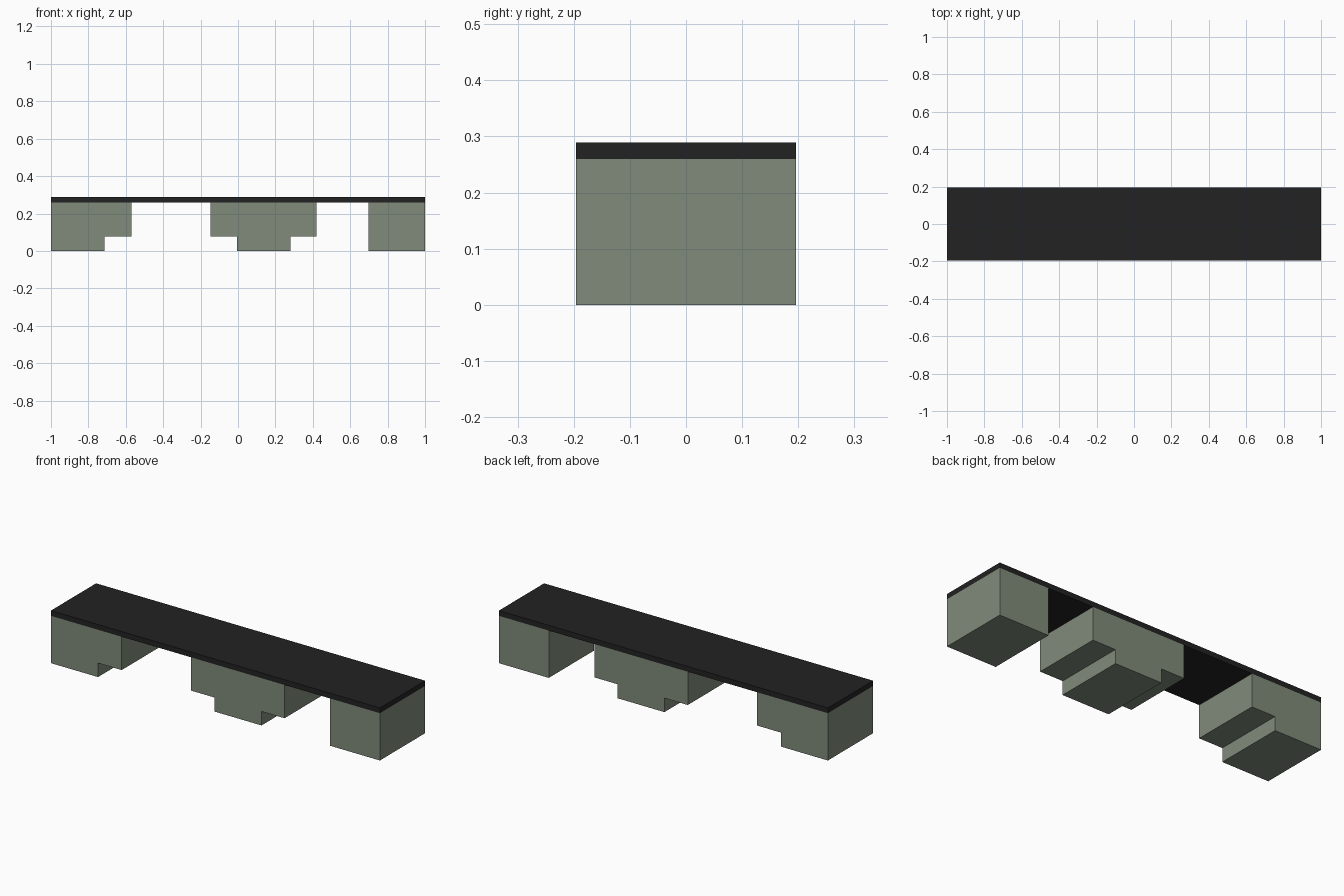
import bpy, bmesh

if "Cube" in bpy.data.objects:
    bpy.data.objects.remove(bpy.data.objects["Cube"])

DEPTH = 0.196      # half depth in y
TOP = 0.26         # underside of the deck
STEP = 0.077       # height of the stepped notches


def material(name, rgb):
    m = bpy.data.materials.new(name)
    m.diffuse_color = (*rgb, 1.0)
    m.use_nodes = True
    m.node_tree.nodes["Principled BSDF"].inputs["Base Color"].default_value = m.diffuse_color
    return m


def extrude_profile(name, points, mat):
    """Closed x-z profile swept through the full depth."""
    bm = bmesh.new()
    face = bm.faces.new([bm.verts.new((x, -DEPTH, z)) for x, z in points])
    result = bmesh.ops.extrude_face_region(bm, geom=[face])
    moved = [g for g in result["geom"] if isinstance(g, bmesh.types.BMVert)]
    bmesh.ops.translate(bm, verts=moved, vec=(0, 2 * DEPTH, 0))
    bmesh.ops.recalc_face_normals(bm, faces=bm.faces)
    mesh = bpy.data.meshes.new(name)
    bm.to_mesh(mesh)
    bm.free()
    mesh.materials.append(mat)
    obj = bpy.data.objects.new(name, mesh)
    bpy.context.collection.objects.link(obj)
    return obj


green = material("sage green", (0.216, 0.258, 0.195))
black = material("soft black", (0.016, 0.016, 0.016))

# Top slab
extrude_profile("deck", [(-1, TOP), (1, TOP), (1, 0.289), (-1, 0.289)], black)

# Left support, stepped on its inner side
extrude_profile("left_support", [(-1, 0), (-0.714, 0), (-0.714, STEP),
                                 (-0.57, STEP), (-0.57, TOP), (-1, TOP)], green)

# Middle support, stepped on both sides
extrude_profile("middle_support", [(-0.006, 0), (0.28, 0), (0.28, STEP),
                                   (0.42, STEP), (0.42, TOP), (-0.148, TOP),
                                   (-0.148, STEP), (-0.006, STEP)], green)

# Right support, plain block
extrude_profile("right_support", [(0.697, 0), (1, 0), (1, TOP), (0.697, TOP)], green)
